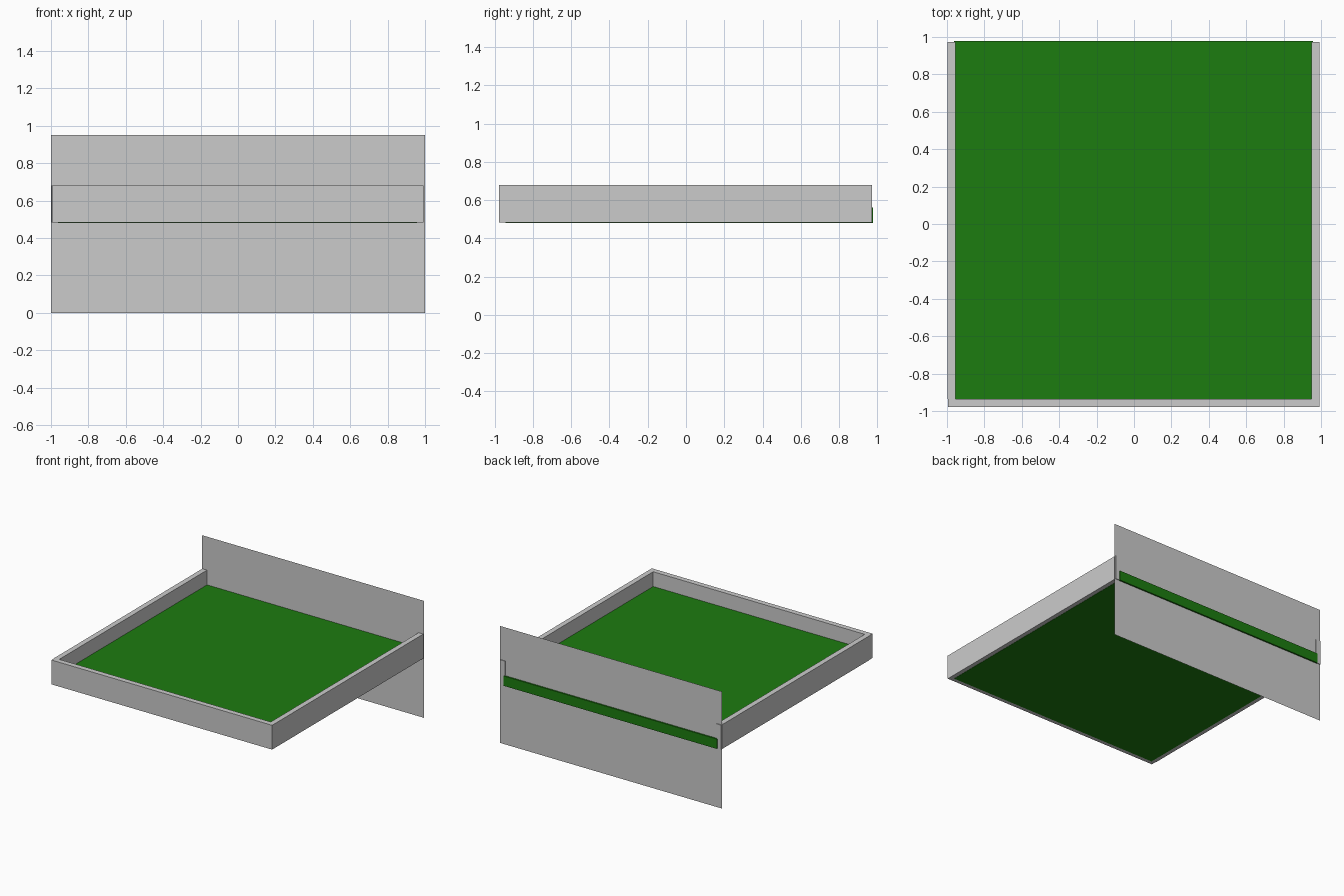
import bpy
import bmesh

if "Cube" in bpy.data.objects:
    bpy.data.objects.remove(bpy.data.objects["Cube"])


def box(name, lo, hi):
    """Axis-aligned box between two corners."""
    mesh = bpy.data.meshes.new(name)
    bm = bmesh.new()
    bmesh.ops.create_cube(bm, size=1)
    for v in bm.verts:
        v.co = [lo[i] + (v.co[i] + 0.5) * (hi[i] - lo[i]) for i in range(3)]
    bm.to_mesh(mesh)
    bm.free()
    obj = bpy.data.objects.new(name, mesh)
    bpy.context.collection.objects.link(obj)
    return obj


Z0, Z1 = 0.482, 0.68

# Raised rim on three sides of the bed
box("left_rail", (-0.998, -0.935, Z0), (-0.955, 0.972, Z1))
box("right_rail", (0.95, -0.935, Z0), (0.992, 0.972, Z1))
box("front_rail", (-0.995, -0.978, Z0), (0.992, -0.935, Z1))

# Green bed, let slightly into the rails and poking out behind
bed = box("bed", (-0.963, -0.944, 0.48), (0.957, 0.978, 0.56))
green = bpy.data.materials.new("green")
green.diffuse_color = (0.012, 0.2, 0.005, 1)
green.use_nodes = True
green.node_tree.nodes["Principled BSDF"].inputs["Base Color"].default_value = green.diffuse_color
bed.data.materials.append(green)

# Thin upright board at the back
mesh = bpy.data.meshes.new("back_board")
bm = bmesh.new()
bm.faces.new([bm.verts.new((x, 0.966, z))
              for x, z in ((-1, 0), (1, 0), (1, 0.952), (-1, 0.952))])
bm.to_mesh(mesh)
bm.free()
bpy.context.collection.objects.link(bpy.data.objects.new("back_board", mesh))
